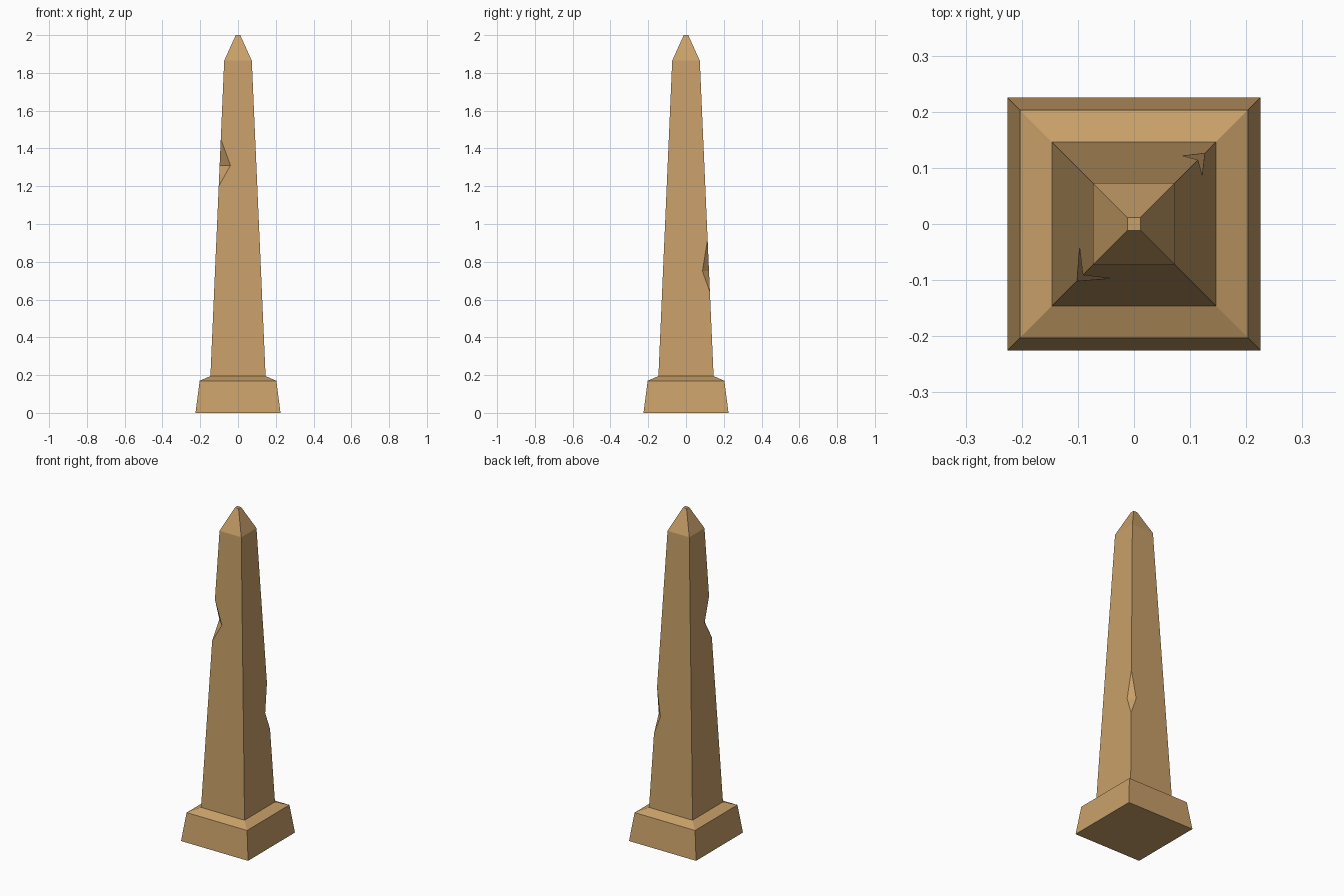
import bpy, bmesh
from math import sqrt

if "Cube" in bpy.data.objects:
    bpy.data.objects.remove(bpy.data.objects["Cube"])

stone = bpy.data.materials.new("sandstone")
stone.diffuse_color = (0.58, 0.35, 0.14, 1)
stone.use_nodes = True
stone.node_tree.nodes["Principled BSDF"].inputs["Base Color"].default_value = stone.diffuse_color


def loft(name, rings):
    """Closed solid skinned through rings with equal point counts."""
    bm = bmesh.new()
    loops = [[bm.verts.new(p) for p in ring] for ring in rings]
    n = len(loops[0])
    for a, b in zip(loops, loops[1:]):
        for i in range(n):
            j = (i + 1) % n
            bm.faces.new((a[i], a[j], b[j], b[i]))
    bm.faces.new(loops[0][::-1])
    bm.faces.new(loops[-1])
    bmesh.ops.recalc_face_normals(bm, faces=bm.faces)
    mesh = bpy.data.meshes.new(name)
    bm.to_mesh(mesh)
    bm.free()
    mesh.materials.append(stone)
    obj = bpy.data.objects.new(name, mesh)
    bpy.context.collection.objects.link(obj)
    return obj


def square(h, z):
    return [(-h, -h, z), (h, -h, z), (h, h, z), (-h, h, z)]


def shaft_half(z):
    return 0.146 + (0.073 - 0.146) * (z - 0.195) / (1.865 - 0.195)


# Plinth, tapered shaft and pyramid tip as one continuous solid
profile = [(0.225, 0), (0.203, 0.17), (0.146, 0.195),
           (0.073, 1.865), (0.012, 2.0)]
obelisk = loft("obelisk", [square(h, z) for h, z in profile])


def chip(name, side, z_top, z_mid, z_low, reach):
    """Wedge cutter across the corner at (side, side); reach is where it ends on a face."""
    d_mid = (shaft_half(z_mid) + reach) / sqrt(2)
    section = [(d_mid, z_mid)]
    for z in (z_low, z_top):
        d = shaft_half(z) * sqrt(2)
        section.append((d_mid + 2 * (d - d_mid), z_mid + 2 * (z - z_mid)))
    r = side / sqrt(2)
    rings = [[((d + w) * r, (d - w) * r, z) for d, z in section]
             for w in (-0.3, 0.3)]
    cutter = loft(name, rings)
    cutter.hide_render = True
    return cutter


# Broken chips on two opposite corners
chips = [chip("upper_chip", -1, 1.45, 1.31, 1.20, 0.04),
         chip("lower_chip", 1, 0.92, 0.75, 0.64, 0.087)]
bpy.context.view_layer.objects.active = obelisk
for cutter in chips:
    mod = obelisk.modifiers.new(cutter.name, 'BOOLEAN')
    mod.operation = 'DIFFERENCE'
    mod.solver = 'EXACT'
    mod.object = cutter
    bpy.ops.object.modifier_apply(modifier=mod.name)
    bpy.data.objects.remove(cutter)
